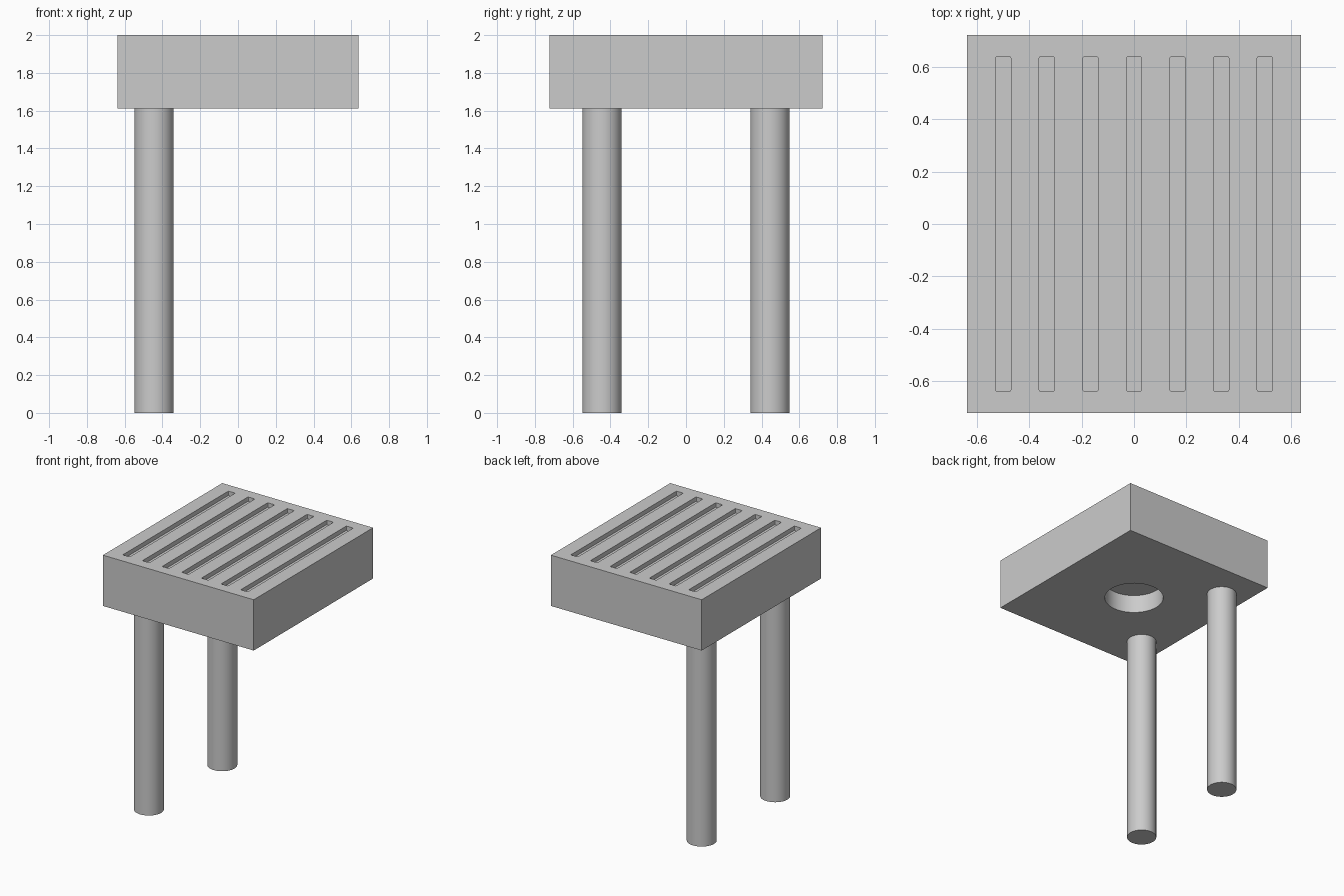
import bpy
import bmesh

default_cube = bpy.data.objects.get("Cube")
if default_cube:
    bpy.data.objects.remove(default_cube, do_unlink=True)

U = 1 / 36            # design unit: the model is 72 units tall
HEIGHT = 72 * U
SLAB = (46 * U, 52 * U, 14 * U)
SLAB_BOTTOM = HEIGHT - SLAB[2]
SLOT_DEPTH = 1.2 * U
HOLE_DEPTH = 5 * U

grey = bpy.data.materials.new("plain grey")
grey.use_nodes = True
colour = (0.6, 0.6, 0.6, 1)
grey.diffuse_color = colour
grey.node_tree.nodes["Principled BSDF"].inputs["Base Color"].default_value = colour


def box(name, size, centre):
    bpy.ops.mesh.primitive_cube_add(size=1, location=centre)
    ob = bpy.context.object
    ob.name = name
    ob.scale = size
    bpy.ops.object.transform_apply(location=False, rotation=False, scale=True)
    ob.data.materials.append(grey)
    return ob


def cylinder(name, radius, depth, centre):
    bpy.ops.mesh.primitive_cylinder_add(vertices=64, radius=radius, depth=depth, location=centre)
    ob = bpy.context.object
    ob.name = name
    ob.data.materials.append(grey)
    return ob


def round_upright_edges(ob, radius):
    bm = bmesh.new()
    bm.from_mesh(ob.data)
    upright = [e for e in bm.edges if abs(e.verts[0].co.z - e.verts[1].co.z) > 0.01]
    bmesh.ops.bevel(bm, geom=upright, offset=radius, segments=3, profile=0.5, affect="EDGES")
    bm.to_mesh(ob.data)
    bm.free()


def cut(target, cutter):
    cutter.hide_render = True
    mod = target.modifiers.new("cut", "BOOLEAN")
    mod.operation = "DIFFERENCE"
    mod.solver = "EXACT"
    mod.object = cutter
    bpy.context.view_layer.objects.active = target
    bpy.ops.object.modifier_apply(modifier=mod.name)
    bpy.data.objects.remove(cutter, do_unlink=True)


def smooth(ob):
    bpy.ops.object.select_all(action="DESELECT")
    ob.select_set(True)
    bpy.context.view_layer.objects.active = ob
    bpy.ops.object.shade_smooth_by_angle()


# Top slab
slab = box("top_slab", SLAB, (0, 0, SLAB_BOTTOM + SLAB[2] / 2))

# Seven shallow grooves along the top
for i in range(-3, 4):
    groove = box("groove_cutter", (2.1 * U, 46 * U, 2 * SLOT_DEPTH), (i * 6 * U, 0, HEIGHT))
    round_upright_edges(groove, 0.2 * U)
    cut(slab, groove)

# Round blind hole in the underside
cut(slab, cylinder("hole_cutter", 7.5 * U, 2 * HOLE_DEPTH, (0, 0, SLAB_BOTTOM)))
smooth(slab)

# Two legs along the right side
for name, side in (("front_leg", -1), ("back_leg", 1)):
    leg = cylinder(name, 3.75 * U, SLAB_BOTTOM, (-16 * U, side * 16 * U, SLAB_BOTTOM / 2))
    smooth(leg)
